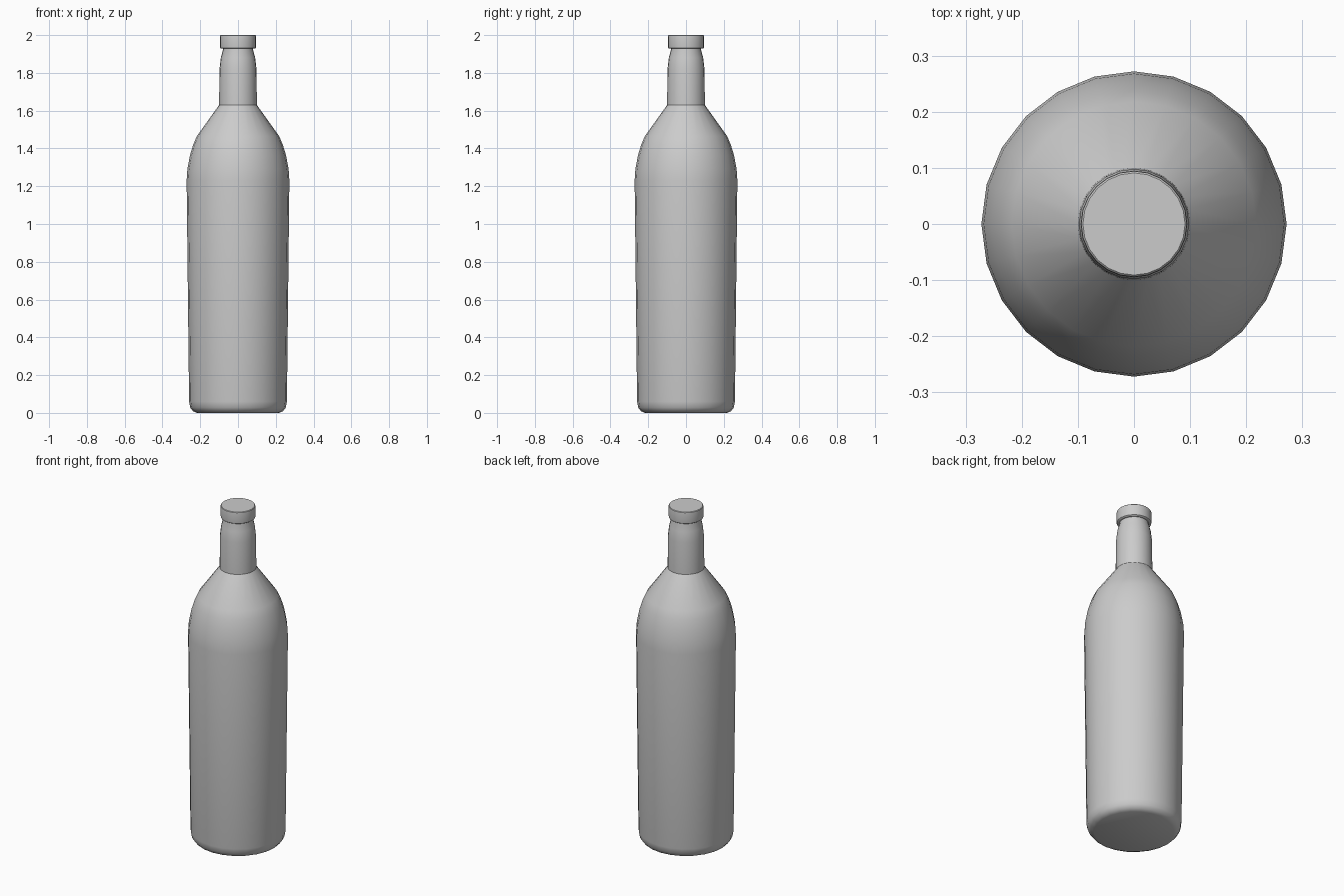
import bpy, bmesh, math
from math import radians

cube = bpy.data.objects.get("Cube")
if cube:
    bpy.data.objects.remove(cube, do_unlink=True)

SIDES = 24

# Single pale grey finish
grey = bpy.data.materials.new("pale_grey")
grey.use_nodes = True
colour = (0.6, 0.6, 0.6, 1)
grey.diffuse_color = colour
grey.node_tree.nodes["Principled BSDF"].inputs["Base Color"].default_value = colour


def lathe(name, profile):
    """Turn (radius, height) points around z and close both ends."""
    bm = bmesh.new()
    rings = []
    for r, z in profile:
        rings.append([bm.verts.new((r * math.cos(math.tau * i / SIDES),
                                    r * math.sin(math.tau * i / SIDES), z))
                      for i in range(SIDES)])
    for low, high in zip(rings, rings[1:]):
        for i in range(SIDES):
            j = (i + 1) % SIDES
            bm.faces.new((low[i], low[j], high[j], high[i]))
    bm.faces.new(rings[0][::-1])
    bm.faces.new(rings[-1])
    mesh = bpy.data.meshes.new(name)
    bm.to_mesh(mesh)
    bm.free()
    mesh.materials.append(grey)
    obj = bpy.data.objects.new(name, mesh)
    bpy.context.collection.objects.link(obj)
    bpy.ops.object.select_all(action="DESELECT")
    obj.select_set(True)
    bpy.context.view_layer.objects.active = obj
    bpy.ops.object.shade_smooth_by_angle(angle=radians(30))
    return obj


# Bottle: rounded foot, slightly flared wall, shoulder and neck
lathe("bottle_body", [
    (0.217, 0), (0.238, 0.009), (0.253, 0.028), (0.259, 0.06),
    (0.272, 1.23), (0.268, 1.29), (0.254, 1.365), (0.237, 1.42), (0.218, 1.465),
    (0.1, 1.63), (0.098, 1.82), (0.091, 1.88), (0.079, 1.925), (0.079, 1.94)])

# Cap: short disc with softened rims
lathe("cap", [
    (0.088, 1.928), (0.094, 1.932), (0.095, 1.94),
    (0.095, 1.99), (0.094, 1.997), (0.091, 2.0)])
